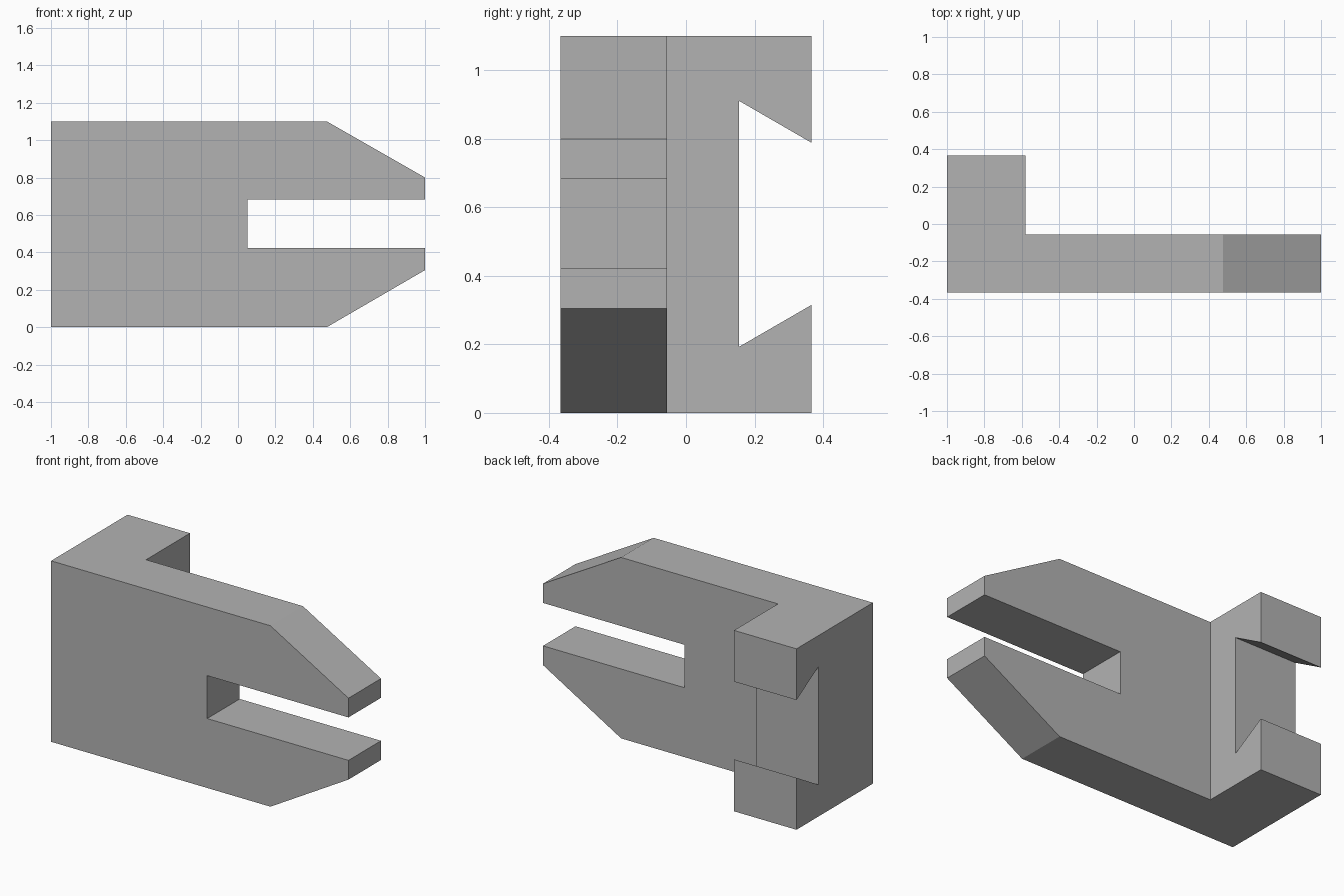
import bpy
import bmesh
from mathutils import Vector

if "Cube" in bpy.data.objects:
    bpy.data.objects.remove(bpy.data.objects["Cube"], do_unlink=True)

H = 1.10            # overall height
FRONT, MID, BACK = -0.367, -0.055, 0.367
FLANGE_X = -0.58    # inner side of the rear flange

grey = bpy.data.materials.new("plain grey")
grey.use_nodes = True
colour = (0.45, 0.45, 0.45, 1)
grey.diffuse_color = colour
grey.node_tree.nodes["Principled BSDF"].inputs["Base Color"].default_value = colour


def prism(name, points, axis, start, end):
    """Extrude a 2D outline along an axis (0 = x, 1 = y, 2 = z)."""
    def place(p):
        c = list(p)
        c.insert(axis, start)
        return c
    bm = bmesh.new()
    face = bm.faces.new([bm.verts.new(place(p)) for p in points])
    grown = bmesh.ops.extrude_face_region(bm, geom=[face])["geom"]
    step = Vector((0, 0, 0))
    step[axis] = end - start
    bmesh.ops.translate(bm, vec=step, verts=[g for g in grown if isinstance(g, bmesh.types.BMVert)])
    bmesh.ops.recalc_face_normals(bm, faces=bm.faces)
    mesh = bpy.data.meshes.new(name)
    bm.to_mesh(mesh)
    bm.free()
    mesh.materials.append(grey)
    obj = bpy.data.objects.new(name, mesh)
    bpy.context.collection.objects.link(obj)
    return obj


# L-shaped body: front plate with a rear flange at one end
body = prism("forked_bracket", [(-1, FRONT), (1, FRONT), (1, MID), (FLANGE_X, MID),
                                (FLANGE_X, BACK), (-1, BACK)], 2, 0, H)

# Cutters: fork slot, chamfers at the fork tips, dovetail notch in the flange
cutters = [
    prism("slot_cutter", [(0.05, 0.422), (1.2, 0.422), (1.2, 0.683), (0.05, 0.683)], 1, -1, 0.5),
    prism("upper_chamfer_cutter", [(0.475, H), (1, 0.80), (1.35, 0.60 + 0.0), (1.35, 1.3), (0.125, 1.3)], 1, -1, 0.5),
    prism("lower_chamfer_cutter", [(0.475, 0), (1, 0.305), (1.35, 0.508), (1.35, -0.2), (0.131, -0.2)], 1, -1, 0.5),
    prism("notch_cutter", [(0.155, 0.193), (0.577, 0.437), (0.577, 0.667), (0.155, 0.911)], 0, -1.2, -0.4),
]
for cutter in cutters:
    cutter.hide_render = True
    cut = body.modifiers.new(cutter.name, "BOOLEAN")
    cut.operation = "DIFFERENCE"
    cut.solver = "EXACT"
    cut.object = cutter

# Bake the cuts and drop the cutters
bpy.context.view_layer.update()
final = bpy.data.meshes.new_from_object(body.evaluated_get(bpy.context.evaluated_depsgraph_get()))
body.modifiers.clear()
body.data = final
for cutter in cutters:
    bpy.data.objects.remove(cutter, do_unlink=True)
